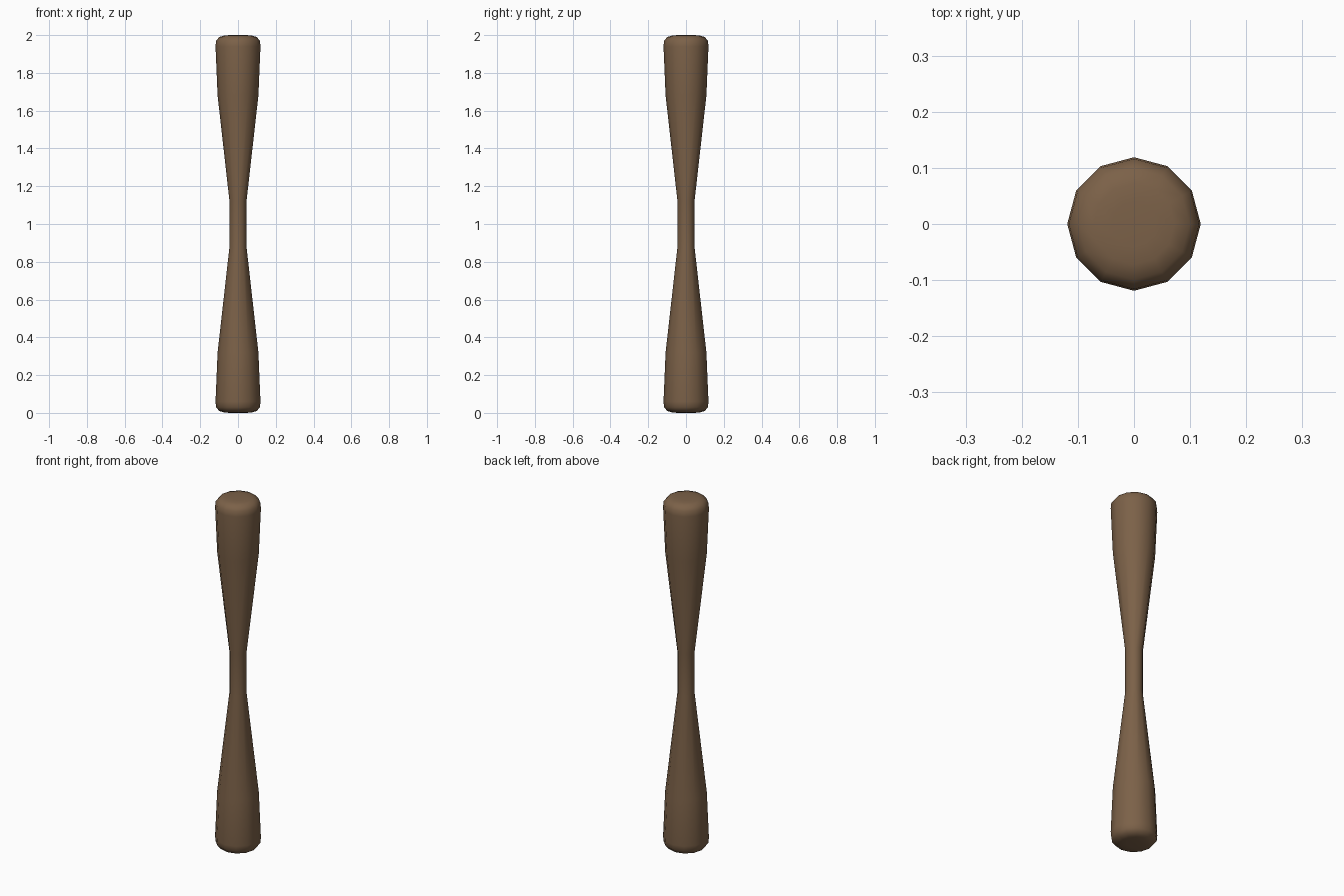
import bpy, bmesh, math

if "Cube" in bpy.data.objects:
    bpy.data.objects.remove(bpy.data.objects["Cube"])

SIDES = 12

# Half profile (radius, height above the middle), mirrored for the other end
half = [(0.045, 0.12), (0.108, 0.68), (0.119, 0.94), (0.116, 0.97),
        (0.099, 0.99), (0.072, 0.998), (0.04, 1.0)]
profile = [(r, 1 - h) for r, h in reversed(half)] + [(r, 1 + h) for r, h in half]

# Turned double-ended club
bm = bmesh.new()
rings = []
for r, z in profile:
    rings.append([bm.verts.new((r * math.cos(2 * math.pi * i / SIDES),
                                r * math.sin(2 * math.pi * i / SIDES), z))
                  for i in range(SIDES)])
for a, b in zip(rings, rings[1:]):
    for i in range(SIDES):
        j = (i + 1) % SIDES
        bm.faces.new((a[i], a[j], b[j], b[i]))
bm.faces.new(list(reversed(rings[0])))
bm.faces.new(rings[-1])
bmesh.ops.recalc_face_normals(bm, faces=bm.faces)

mesh = bpy.data.meshes.new("double_ended_pestle")
bm.to_mesh(mesh)
bm.free()
pestle = bpy.data.objects.new("double_ended_pestle", mesh)
bpy.context.collection.objects.link(pestle)

# Dark wood
wood = bpy.data.materials.new("dark_wood")
wood.diffuse_color = (0.2, 0.12, 0.065, 1)
wood.use_nodes = True
wood.node_tree.nodes["Principled BSDF"].inputs["Base Color"].default_value = wood.diffuse_color
mesh.materials.append(wood)

# Soft shading over the low-poly sides
bpy.context.view_layer.objects.active = pestle
pestle.select_set(True)
bpy.ops.object.shade_smooth_by_angle(angle=math.radians(40))
